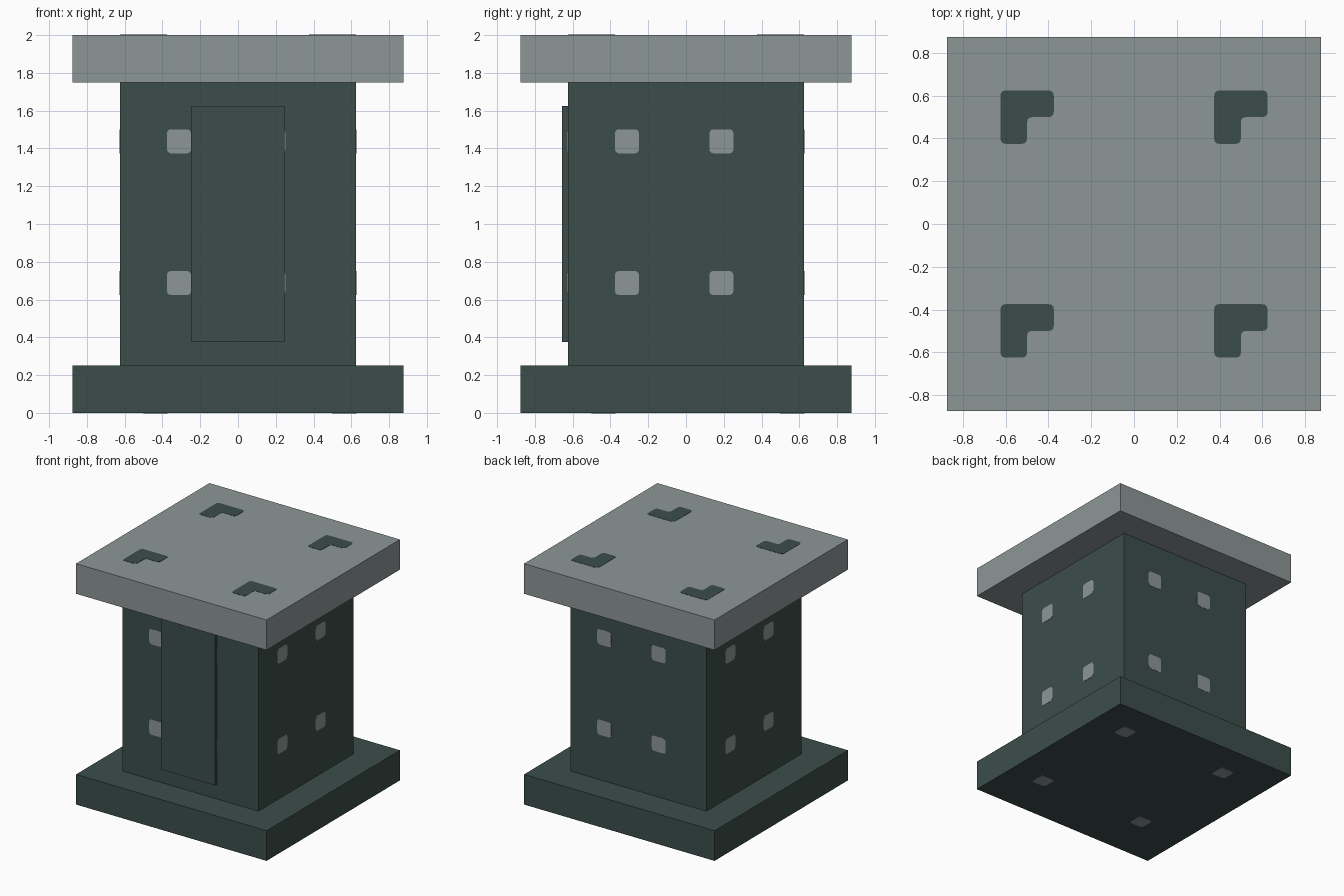
import bpy
import bmesh
from math import radians
from mathutils import Matrix, Vector

cube = bpy.data.objects.get("Cube")
if cube:
    bpy.data.objects.remove(cube, do_unlink=True)


def material(name, color):
    mat = bpy.data.materials.new(name)
    mat.use_nodes = True
    mat.diffuse_color = (*color, 1)
    mat.node_tree.nodes["Principled BSDF"].inputs["Base Color"].default_value = (*color, 1)
    return mat


green = material("dark_green", (0.045, 0.076, 0.068))
grey = material("stone_grey", (0.27, 0.305, 0.305))


def finish(bm, name, mat):
    mesh = bpy.data.meshes.new(name)
    bm.to_mesh(mesh)
    bm.free()
    mesh.materials.append(mat)
    obj = bpy.data.objects.new(name, mesh)
    bpy.context.collection.objects.link(obj)


def box(name, low, high, mat):
    low, high = Vector(low), Vector(high)
    bm = bmesh.new()
    place = Matrix.Translation((low + high) / 2) @ Matrix.Diagonal((*(high - low), 1))
    bmesh.ops.create_cube(bm, size=1, matrix=place)
    finish(bm, name, mat)


def round_corners(outline, radius=0.025, steps=3):
    """Replace every corner of an outline with a short curve."""
    points = [Vector((x, y, 0)) for x, y in outline]
    result = []
    for i, p in enumerate(points):
        back = (points[i - 1] - p).normalized() * radius
        ahead = (points[(i + 1) % len(points)] - p).normalized() * radius
        for s in range(steps + 1):
            t = s / steps
            result.append(p + back * (1 - t) ** 2 + ahead * t ** 2)
    return result


def plates(name, outline, centres, surfaces, mat, thick=0.002):
    """Thin rounded plates, copied to each centre on each surface."""
    bm = bmesh.new()
    points = round_corners(outline)
    count = len(points)
    for surface in surfaces:
        for x, y in centres:
            low, top = [[bm.verts.new(surface @ (p + Vector((x, y, z)))) for p in points]
                        for z in (0, thick)]
            bm.faces.new(top)
            for i in range(count):
                j = (i + 1) % count
                bm.faces.new((low[i], low[j], top[j], top[i]))
    finish(bm, name, mat)


SLAB, BODY = 0.875, 0.625

# Main blocks
box("base_slab", (-SLAB, -SLAB, 0), (SLAB, SLAB, 0.25), green)
box("body", (-BODY, -BODY, 0.25), (BODY, BODY, 1.75), green)
box("top_slab", (-SLAB, -SLAB, 1.75), (SLAB, SLAB, 2), grey)
box("front_panel", (-0.247, -0.656, 0.375), (0.247, -BODY, 1.625), green)

# Square spots, the same on all four sides of the body
h = 0.064
square = [(-h, -h), (h, -h), (h, h), (-h, h)]
sides = [Matrix.Rotation(radians(90 * k), 4, 'Z')
         @ Matrix.Translation((0, -BODY, 0))
         @ Matrix.Rotation(radians(90), 4, 'X') for k in range(4)]
plates("side_spots", square,
       [(x, z) for x in (-0.3125, 0.1875) for z in (0.6875, 1.4375)], sides, grey)

# Square spots under the base
plates("bottom_spots", square,
       [(x, y) for x in (-0.4375, 0.5625) for y in (0.4375, -0.5625)],
       [Matrix.Rotation(radians(180), 4, 'X')], grey)

# Corner-shaped marks on the top slab
a = 0.125
corner = [(-a, -a), (0, -a), (0, 0), (a, 0), (a, a), (-a, a)]
plates("top_marks", corner,
       [(x, y) for x in (-0.5, 0.5) for y in (-0.5, 0.5)],
       [Matrix.Translation((0, 0, 2))], green)
